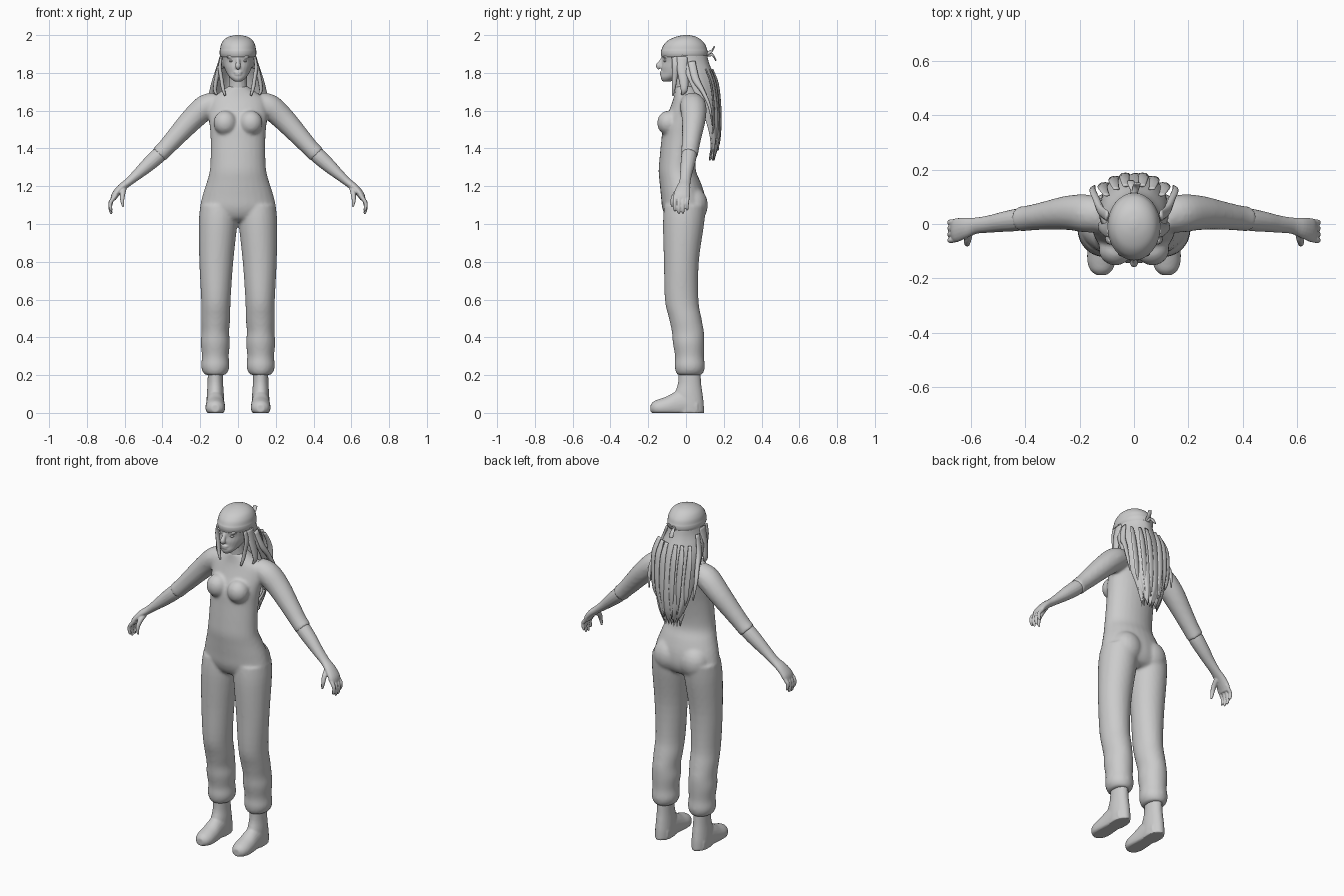
import bpy, bmesh, math
from mathutils import Vector, Matrix

grey = bpy.data.materials.new("plain grey")
grey.diffuse_color = (0.6, 0.6, 0.6, 1)


def refine(st, steps=4):
    """Catmull-Rom interpolation of a list of stations."""
    out = []
    for i in range(len(st) - 1):
        a, b, c, d = st[max(i - 1, 0)], st[i], st[i + 1], st[min(i + 2, len(st) - 1)]
        for k in range(steps):
            t = k / steps
            out.append([0.5 * (2 * q + (r - p) * t + (2 * p - 5 * q + 4 * r - s) * t * t
                               + (3 * q - p - 3 * r + s) * t ** 3)
                        for p, q, r, s in zip(a, b, c, d)])
    return out + [list(st[-1])]


def loft(bm, rings, n=24):
    """Skin closed elliptical rings (centre, u, v) and cap the ends."""
    rows = []
    for c, u, v in rings:
        row = []
        for j in range(n):
            a = 2 * math.pi * j / n
            p = c + u * math.cos(a) + v * math.sin(a)
            row.append(bm.verts.new((p.x, p.y, max(p.z, 0))))
        rows.append(row)
    for r0, r1 in zip(rows, rows[1:]):
        for j in range(n):
            bm.faces.new((r0[j], r0[(j + 1) % n], r1[(j + 1) % n], r1[j]))
    bm.faces.new(rows[0][::-1])
    bm.faces.new(rows[-1])


def column(bm, st, s=1, n=28):
    """Stations: z, x centre, x radius, y front, y back."""
    loft(bm, [(Vector((s * x, (f + b) / 2, z)), Vector((rx, 0, 0)), Vector((0, (b - f) / 2, 0)))
              for z, x, rx, f, b in refine(st)], n)


def tube(bm, st, s=1, n=16):
    """Stations: x, y, z, radius in plane, radius along y."""
    st = refine(st)
    pts = [Vector((s * p[0], p[1], p[2])) for p in st]
    rings = []
    for i, p in enumerate(st):
        t = (pts[min(i + 1, len(pts) - 1)] - pts[max(i - 1, 0)]).normalized()
        u = t.cross(Vector((0, 1, 0))).normalized()
        rings.append((pts[i], u * p[3], u.cross(t) * p[4]))
    loft(bm, rings, n)


def ball(bm, c, r):
    bmesh.ops.create_uvsphere(bm, u_segments=20, v_segments=12, radius=1,
                              matrix=Matrix.Translation(c) @ Matrix.Diagonal((*r, 1)))


def finish(name, bm, voxel=0, smooth=4, thick=0):
    bmesh.ops.recalc_face_normals(bm, faces=bm.faces)
    me = bpy.data.meshes.new(name)
    bm.to_mesh(me)
    bm.free()
    for p in me.polygons:
        p.use_smooth = True
    ob = bpy.data.objects.new(name, me)
    bpy.context.collection.objects.link(ob)
    me.materials.append(grey)
    if voxel:
        m = ob.modifiers.new("blend", 'REMESH')
        m.mode, m.voxel_size, m.use_smooth_shade = 'VOXEL', voxel, True
        m = ob.modifiers.new("soften", 'SMOOTH')
        m.factor, m.iterations = 0.5, smooth
    if thick:
        ob.modifiers.new("thickness", 'SOLIDIFY').thickness = thick
    return ob


# Suit: torso, sleeves and trousers blended together
bm = bmesh.new()
column(bm, [(1.73, 0, .05, -.055, .045), (1.695, 0, .10, -.06, .075), (1.66, 0, .145, -.068, .087),
            (1.60, 0, .158, -.09, .088), (1.52, 0, .15, -.122, .078), (1.45, 0, .145, -.13, .065),
            (1.35, 0, .145, -.14, .052), (1.28, 0, .15, -.145, .053), (1.22, 0, .166, -.14, .078),
            (1.15, 0, .188, -.133, .10), (1.08, 0, .20, -.125, .105), (1.03, 0, .17, -.10, .085),
            (1.01, 0, .11, -.06, .05)])
for s in (-1, 1):
    ball(bm, (s * .068, -.093, 1.535), (.062, .06, .065))
    ball(bm, (s * .085, .038, 1.10), (.088, .078, .095))
    column(bm, [(1.10, .10, .10, -.115, .105), (1.0, .106, .102, -.122, .096), (.8, .115, .09, -.117, .068),
                (.6, .117, .078, -.112, .066), (.5, .118, .077, -.09, .082), (.43, .12, .073, -.075, .095),
                (.37, .12, .077, -.07, .097), (.30, .12, .071, -.058, .095), (.25, .12, .075, -.06, .10),
                (.22, .12, .068, -.055, .095), (.20, .12, .052, -.045, .083)], s)
    tube(bm, [(.11, .03, 1.645, .055, .06), (.17, .038, 1.62, .066, .07), (.24, .041, 1.557, .062, .064),
              (.33, .03, 1.46, .052, .052), (.385, .022, 1.40, .046, .047), (.42, .018, 1.365, .046, .046)], s)
finish("suit", bm, .009, 5)

# Forearms and hands
for s, side in ((-1, "right"), (1, "left")):
    bm = bmesh.new()
    tube(bm, [(.39, .02, 1.395, .038, .038), (.43, .015, 1.355, .041, .041), (.48, .008, 1.31, .037, .037),
              (.53, 0, 1.265, .029, .032), (.58, -.006, 1.222, .022, .03), (.62, -.014, 1.19, .021, .038),
              (.65, -.022, 1.155, .019, .044), (.662, -.024, 1.13, .014, .042)], s)
    for y, dz in ((-.056, .012), (-.034, -.002), (-.012, 0), (.010, .018)):
        tube(bm, [(.645, y, 1.155, .010, .010), (.668, y - .003, 1.125, .011, .011),
                  (.676, y - .004, 1.095 + dz, .010, .010), (.674, y - .004, 1.07 + dz, .009, .009),
                  (.668, y - .003, 1.055 + dz, .005, .005)], s, 10)
    tube(bm, [(.605, -.02, 1.19, .016, .016), (.61, -.055, 1.16, .014, .014),
              (.613, -.072, 1.125, .011, .011), (.608, -.074, 1.09, .006, .006)], s, 10)
    finish(side + "_forearm_and_hand", bm, .004, 3)

# Boots: shaft and foot, flat on the ground
for s, side in ((-1, "right"), (1, "left")):
    bm = bmesh.new()
    column(bm, [(.25, .12, .04, -.04, .075), (.16, .12, .041, -.042, .08), (.10, .12, .045, -.06, .088),
                (.05, .12, .047, -.06, .094), (0, .12, .046, -.06, .096)], s)
    foot = [(.06, .044, -.03, .09), (0, .047, -.03, .125), (-.05, .049, -.03, .115), (-.10, .052, -.025, .088),
            (-.14, .051, -.02, .074), (-.17, .04, -.01, .062), (-.187, .02, .004, .045)]
    loft(bm, [(Vector((s * .12, y, (lo + hi) / 2)), Vector((rx, 0, 0)), Vector((0, 0, (hi - lo) / 2)))
              for y, rx, lo, hi in refine(foot)])
    finish(side + "_boot", bm, .006, 3)

# Head with neck, nose, lips, brows and ears
bm = bmesh.new()
column(bm, [(1.755, 0, .02, -.125, -.08), (1.775, 0, .043, -.134, -.03), (1.80, 0, .06, -.130, .02),
            (1.83, 0, .074, -.131, .07), (1.86, 0, .083, -.126, .095), (1.89, 0, .089, -.128, .106),
            (1.92, 0, .091, -.126, .107), (1.95, 0, .086, -.112, .097), (1.975, 0, .07, -.083, .073),
            (1.992, 0, .035, -.04, .045)])
tube(bm, [(0, -.005, 1.66, .075, .06), (0, -.006, 1.71, .052, .05), (0, -.012, 1.78, .047, .048),
          (0, -.015, 1.84, .05, .05)])
tube(bm, [(0, -.122, 1.878, .010, .010), (0, -.134, 1.855, .011, .012), (0, -.144, 1.837, .015, .016),
          (0, -.136, 1.824, .011, .012)])
ball(bm, (0, -.127, 1.803), (.023, .012, .006))
ball(bm, (0, -.127, 1.792), (.020, .012, .006))
for s in (-1, 1):
    ball(bm, (s * .038, -.108, 1.884), (.024, .014, .007))
    ball(bm, (s * .084, -.01, 1.85), (.01, .02, .03))
finish("head", bm, .0045, 3)

# Eyes
bm = bmesh.new()
for s in (-1, 1):
    ball(bm, (s * .035, -.110, 1.863), (.014, .010, .006))
finish("eyes", bm)

# Head scarf with band and knot
bm = bmesh.new()
column(bm, [(1.885, 0, .092, -.129, .11), (1.90, 0, .097, -.133, .114), (1.915, 0, .097, -.133, .114),
            (1.925, 0, .095, -.129, .111), (1.95, 0, .09, -.117, .102), (1.975, 0, .075, -.09, .08),
            (1.992, 0, .048, -.05, .052), (2.0, 0, .012, -.012, .016)], n=32)
finish("head_scarf", bm)
bm = bmesh.new()
tube(bm, [(0, .105, 1.90, .012, .012), (.008, .135, 1.915, .014, .006), (.012, .15, 1.94, .012, .004)], n=8)
tube(bm, [(0, .105, 1.90, .012, .012), (-.008, .14, 1.895, .014, .006), (-.012, .158, 1.865, .013, .004)], n=8)
finish("scarf_knot", bm)

# Long hair falling down the back: a curved sheet with a ragged hem
bm = bmesh.new()
rows = []
shape = refine([(1.90, .094, -.02, .111), (1.85, .102, -.02, .122), (1.78, .122, .005, .15),
                (1.70, .128, .04, .17), (1.60, .12, .085, .183), (1.50, .105, .115, .184),
                (1.43, .08, .127, .175), (1.38, .05, .127, .15)], 3)
cols = 24
for i, (z, w, ys, yb) in enumerate(shape):
    k = i / (len(shape) - 1)
    row = []
    for j in range(cols + 1):
        a = (j / cols * 2 - 1) * math.pi / 2
        wave = .004 * k * (1 if j % 4 < 2 else -1)
        row.append(bm.verts.new((w * math.sin(a), ys + (yb - ys) * math.cos(a) + wave,
                                 z - .022 * (j % 3) * k ** 6)))
    rows.append(row)
for r0, r1 in zip(rows, rows[1:]):
    for j in range(cols):
        bm.faces.new((r0[j], r0[j + 1], r1[j + 1], r1[j]))
finish("back_hair", bm, thick=.006)

# Loose locks at the temples, shoulders and back
bm = bmesh.new()
for s in (-1, 1):
    tube(bm, [(.088, -.06, 1.885, .006, .016), (.096, -.055, 1.83, .010, .018), (.088, -.06, 1.77, .010, .014),
              (.08, -.065, 1.72, .010, .010), (.068, -.07, 1.68, .005, .005)], s, 8)
    tube(bm, [(.092, -.02, 1.885, .006, .03), (.104, -.02, 1.82, .011, .028), (.116, -.012, 1.76, .012, .025),
              (.122, -.01, 1.71, .010, .018), (.112, -.02, 1.685, .005, .006)], s, 8)
    tube(bm, [(.098, .03, 1.86, .006, .02), (.122, .05, 1.77, .012, .02), (.138, .09, 1.70, .014, .012),
              (.152, .125, 1.62, .012, .008), (.145, .14, 1.52, .004, .003)], s, 8)
    for x, y, tip in ((.03, .19, 1.39), (.065, .178, 1.42), (.10, .155, 1.46)):
        tube(bm, [(x, y - .05, 1.82, .012, .004), (x * 1.15, y - .022, 1.74, .018, .006),
                  (x * 1.1, y - .008, 1.62, .018, .005), (x, y - .008, 1.52, .015, .005),
                  (x * .8, y - .02, tip, .003, .003)], s, 8)
finish("loose_locks", bm)
